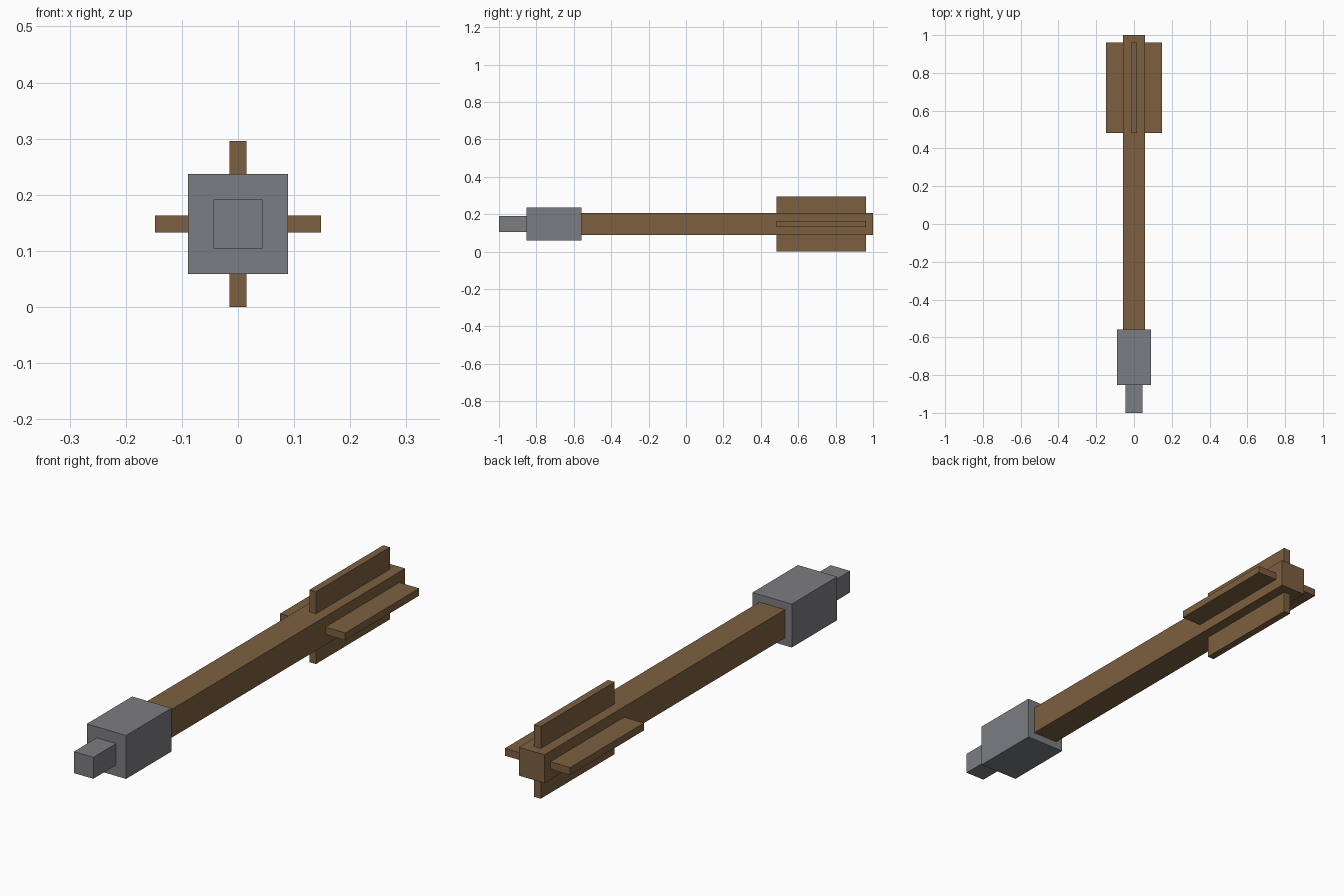
import bpy
import bmesh
from mathutils import Matrix, Vector

cube = bpy.data.objects.get("Cube")
if cube:
    bpy.data.objects.remove(cube, do_unlink=True)

AXIS_Z = 0.148  # height of the arrow's centre line


def make_material(name, color):
    mat = bpy.data.materials.new(name)
    mat.use_nodes = True
    mat.diffuse_color = color
    bsdf = next(n for n in mat.node_tree.nodes if n.type == 'BSDF_PRINCIPLED')
    bsdf.inputs["Base Color"].default_value = color
    return mat


wood = make_material("brown wood", (0.205, 0.117, 0.051, 1))
metal = make_material("grey metal", (0.202, 0.205, 0.220, 1))


def box(name, mat, x, y, z, turn=0):
    """Box from (min, max) ranges; z is relative to the centre line, turn is about it."""
    lo, hi = Vector((x[0], y[0], z[0])), Vector((x[1], y[1], z[1]))
    bm = bmesh.new()
    bmesh.ops.create_cube(bm, size=1)
    bmesh.ops.scale(bm, vec=hi - lo, verts=bm.verts)
    bmesh.ops.translate(bm, vec=(lo + hi) / 2, verts=bm.verts)
    bm.transform(Matrix.Rotation(turn * 1.5707963, 4, 'Y'))
    mesh = bpy.data.meshes.new(name)
    bm.to_mesh(mesh)
    bm.free()
    mesh.materials.append(mat)
    obj = bpy.data.objects.new(name, mesh)
    obj.location.z = AXIS_Z
    bpy.context.collection.objects.link(obj)
    return obj


# Square shaft and stepped metal head
box("shaft", wood, (-0.058, 0.058), (-0.56, 1.0), (-0.058, 0.058))
box("head", metal, (-0.089, 0.089), (-0.852, -0.558), (-0.089, 0.089))
box("tip", metal, (-0.044, 0.044), (-1.0, -0.852), (-0.044, 0.044))

# Four fins around the rear of the shaft
for i, side in enumerate(("top", "left", "bottom", "right")):
    box(side + "_fin", wood, (-0.015, 0.015), (0.483, 0.962), (0.05, 0.148), turn=i)
